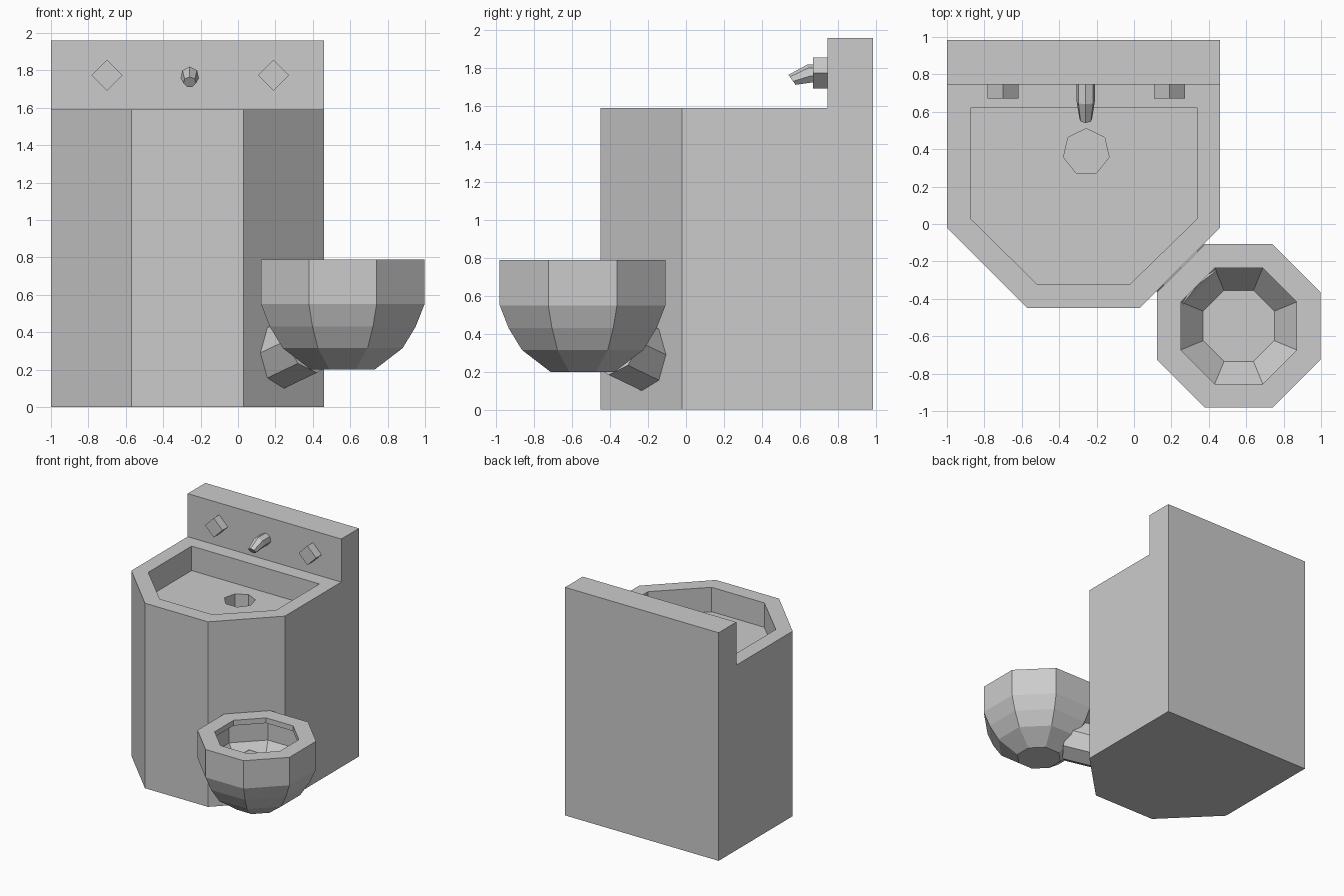
import bpy, bmesh
from math import pi, sin, cos, tan
from mathutils import Vector

if "Cube" in bpy.data.objects:
    bpy.data.objects.remove(bpy.data.objects["Cube"])


def finish(name, bm):
    bmesh.ops.recalc_face_normals(bm, faces=bm.faces[:])
    me = bpy.data.meshes.new(name)
    bm.to_mesh(me)
    bm.free()
    ob = bpy.data.objects.new(name, me)
    bpy.context.collection.objects.link(ob)
    return ob


def loft(rings):
    """Closed skin through a list of equal-length point rings."""
    bm = bmesh.new()
    vs = [[bm.verts.new(p) for p in r] for r in rings]
    n = len(vs[0])
    for a, b in zip(vs, vs[1:]):
        for i in range(n):
            j = (i + 1) % n
            bm.faces.new((a[i], a[j], b[j], b[i]))
    bm.faces.new(vs[0])
    bm.faces.new(vs[-1])
    bmesh.ops.recalc_face_normals(bm, faces=bm.faces[:])
    return bm


def prism(outline, z0, z1):
    return loft([[(x, y, z) for x, y in outline] for z in (z0, z1)])


def ngon(cx, cy, r, n, start):
    return [(cx + r * cos(start + 2 * pi * i / n),
             cy + r * sin(start + 2 * pi * i / n)) for i in range(n)]


MID = -0.265
TOP = 1.59

# Cabinet with raised back panel
outline = [(-1, 0.985), (-1, -0.02), (-0.57, -0.45), (0.03, -0.45), (0.46, -0.02), (0.46, 0.985)]
bm = prism(outline, 0, TOP)
bmesh.ops.bisect_plane(bm, geom=bm.verts[:] + bm.edges[:] + bm.faces[:],
                       plane_co=(0, 0.745, 0), plane_no=(0, 1, 0))
back = [f for f in bm.faces if f.normal.z > 0.9 and f.calc_center_median().y > 0.745]
ext = bmesh.ops.extrude_discrete_faces(bm, faces=back)
for f in ext['faces']:
    bmesh.ops.translate(bm, verts=f.verts[:], vec=(0, 0, 0.37))
cabinet = finish("sink_cabinet", bm)

# Basin and drain cut into the cabinet top
basin = [(-0.875, 0.62), (-0.875, 0.03), (-0.52, -0.32), (-0.02, -0.32), (0.34, 0.03), (0.34, 0.62)]
cutters = [("basin_cutter", prism(basin, TOP - 0.21, TOP + 0.1)),
           ("drain_cutter", prism(ngon(-0.255, 0.385, 0.125, 7, pi / 2), TOP - 0.4, TOP + 0.05))]
for name, cbm in cutters:
    cut = finish(name, cbm)
    cut.hide_render = True
    cut.hide_viewport = True
    mod = cabinet.modifiers.new(name, 'BOOLEAN')
    mod.operation = 'DIFFERENCE'
    mod.solver = 'EXACT'
    mod.object = cut

# Tap handles: square blocks turned on their corners
for name, x in (("left_tap_handle", -0.70), ("right_tap_handle", 0.19)):
    diamond = ngon(x, 1.775, 0.083, 4, 0)
    finish(name, loft([[(px, y, pz) for px, pz in diamond] for y in (0.67, 0.75)]))

# Spout: seven-sided sections given by their bottom and top points (y, z) and half width
sections = [((0.755, 1.72), (0.755, 1.82), 0.05),
            ((0.665, 1.72), (0.64, 1.82), 0.05),
            ((0.58, 1.71), (0.54, 1.765), 0.035)]
rings = []
for lo, hi, w in sections:
    lo, hi = Vector((MID + 0.007, *lo)), Vector((MID + 0.007, *hi))
    c, up = (lo + hi) / 2, (hi - lo) / 2
    rings.append([c + up * v + Vector((u * w, 0, 0)) for u, v in ngon(0, 0, 1, 7, pi / 2)])
finish("spout", loft(rings))

# Toilet bowl: octagonal shell from (flat radius, z), outside then inside
BX, BY = 0.56, -0.545
profile = [(0.17, 0.2), (0.32, 0.315), (0.39, 0.43), (0.437, 0.55), (0.437, 0.79),
           (0.31, 0.79), (0.31, 0.745), (0.37, 0.745), (0.37, 0.57), (0.19, 0.33)]
finish("toilet_bowl", loft([[(x, y, z) for x, y in ngon(BX, BY, a / cos(pi / 8), 8, pi / 8)]
                            for a, z in profile]))

# Waste pipe slanting from the cabinet corner up into the bowl
axis = Vector((1, -1, 0.48)).normalized()
quat = axis.to_track_quat('Z', 'Y')
wall = Vector((0.247, -0.233, 0.29))
rings = []
for d in (-0.12, 0.2):
    rings.append([wall + axis * d + quat @ Vector((u, v, 0)) for u, v in ngon(0, 0, 0.18, 8, 0)])
finish("waste_pipe", loft(rings))
